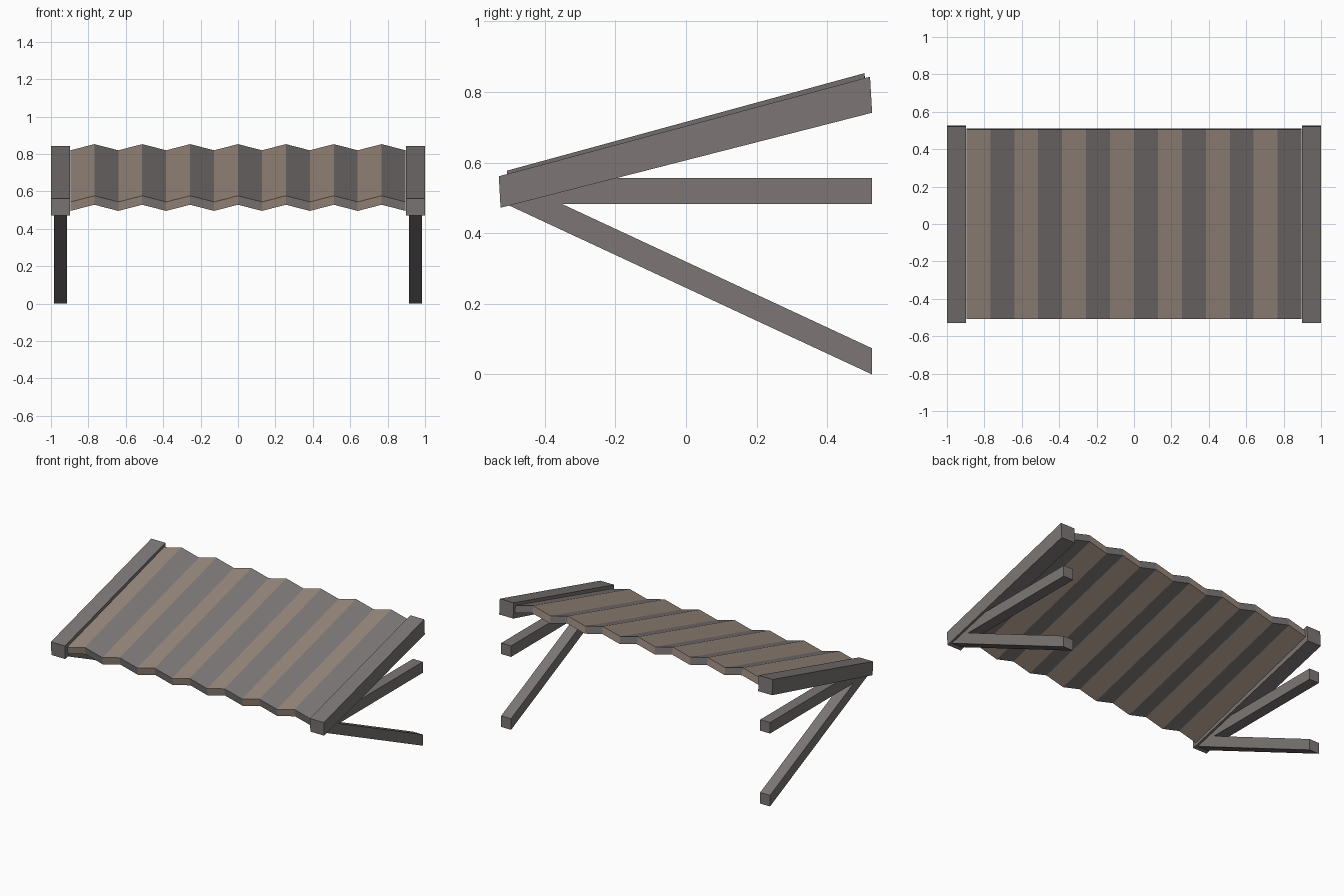
import bpy, bmesh

if "Cube" in bpy.data.objects:
    bpy.data.objects.remove(bpy.data.objects["Cube"])


def material(name, rgb):
    m = bpy.data.materials.new(name)
    m.diffuse_color = (*rgb, 1)
    m.use_nodes = True
    m.node_tree.nodes["Principled BSDF"].inputs["Base Color"].default_value = m.diffuse_color
    return m


GREY = material("weathered grey", (0.20, 0.183, 0.178))
BROWN = material("dusty brown", (0.32, 0.25, 0.205))


def finish(name, bm, mats):
    bmesh.ops.recalc_face_normals(bm, faces=bm.faces)
    me = bpy.data.meshes.new(name)
    bm.to_mesh(me)
    bm.free()
    for m in mats:
        me.materials.append(m)
    ob = bpy.data.objects.new(name, me)
    bpy.context.collection.objects.link(ob)


def beam(name, profile, x0, x1):
    """Extrude a side profile of (y, z) points along x."""
    bm = bmesh.new()
    face = bm.faces.new([bm.verts.new((x0, y, z)) for y, z in profile])
    ext = bmesh.ops.extrude_face_region(bm, geom=[face])["geom"]
    bmesh.ops.translate(bm, vec=(x1 - x0, 0, 0),
                        verts=[v for v in ext if isinstance(v, bmesh.types.BMVert)])
    finish(name, bm, [GREY])


# Side rails with a level arm and a sloping brace under each
RAIL = [(-0.525, 0.472), (0.527, 0.741), (0.521, 0.843), (-0.53, 0.561)]
ARM = [(-0.5, 0.483), (0.527, 0.483), (0.527, 0.556), (-0.5, 0.556)]
BRACE = [(-0.5, 0.478), (0.527, 0.0), (0.527, 0.074), (-0.5, 0.552)]
for side, s in (("left", -1), ("right", 1)):
    beam(side + "_rail", RAIL, s * 0.898, s * 1.0)
    beam(side + "_arm", ARM, s * 0.913, s * 0.985)
    beam(side + "_brace", BRACE, s * 0.913, s * 0.985)

# Corrugated awning sheet: alternate folds in two colours
N, STEP, THICK = 14, 0.128, 0.048
bm = bmesh.new()
rows = []
for i in range(N + 1):
    dz = 0 if i % 2 else -0.033
    x = (i - N / 2) * STEP
    rows.append([bm.verts.new((x, y, z + dz)) for y, z in (
        (-0.507, 0.577), (0.505, 0.853), (0.511, 0.853 - THICK), (-0.5, 0.577 - THICK))])
for i in range(N):
    a, b = rows[i], rows[i + 1]
    for k in range(4):
        f = bm.faces.new((a[k], b[k], b[(k + 1) % 4], a[(k + 1) % 4]))
        f.material_index = i % 2
bm.faces.new(rows[0])
bm.faces.new(rows[-1])
finish("awning_sheet", bm, [BROWN, GREY])
